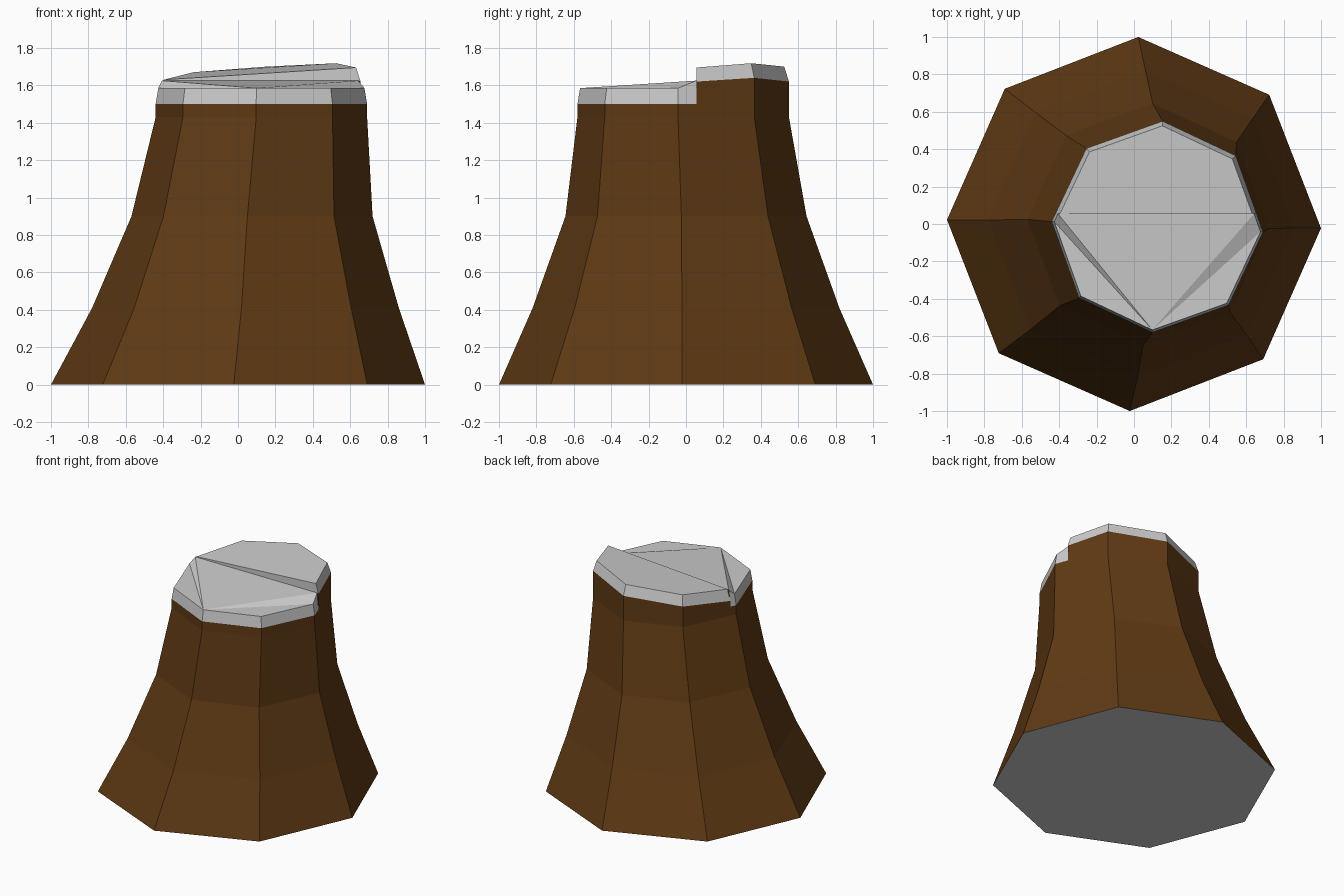
import bpy, bmesh
from math import cos, sin, radians

if "Cube" in bpy.data.objects:
    bpy.data.objects.remove(bpy.data.objects["Cube"])

CUT_Y = 0.055
TOP = (0.125, -0.015, 0.566, -2.8)      # centre x, centre y, radius, twist


def ring(cx, cy, r, twist, n=8):
    return [(cx + r * cos(radians(twist + 360 / n * k)),
             cy + r * sin(radians(twist + 360 / n * k))) for k in range(n)]


def at_cut(a, b):
    t = (CUT_Y - a[1]) / (b[1] - a[1])
    return (a[0] + t * (b[0] - a[0]), CUT_Y)


def lift(pts, zs):
    return [(x, y, z) for (x, y), z in zip(pts, zs)]


def inset(pts, s):
    # shrink toward the trunk centre, keeping the ends on the saw cut
    out = [(TOP[0] + (x - TOP[0]) * s, TOP[1] + (y - TOP[1]) * s) for x, y in pts]
    out[0], out[-1] = (out[0][0], CUT_Y), (out[-1][0], CUT_Y)
    return out


def strip(bm, low, high, closed=False):
    n = len(low)
    for i in range(n if closed else n - 1):
        j = (i + 1) % n
        face(bm, [low[i], low[j], high[j], high[i]])


def face(bm, coords):
    bm.faces.new([bm.verts.new(c) for c in coords])


def finish(name, bm, mat=None):
    bmesh.ops.remove_doubles(bm, verts=bm.verts, dist=0.0005)
    me = bpy.data.meshes.new(name)
    bm.to_mesh(me)
    bm.free()
    ob = bpy.data.objects.new(name, me)
    bpy.context.collection.objects.link(ob)
    if mat:
        me.materials.append(mat)
    return ob


bark_mat = bpy.data.materials.new("bark_brown")
bark_mat.diffuse_color = (0.115, 0.042, 0.007, 1)
bark_mat.use_nodes = True
bark_mat.node_tree.nodes["Principled BSDF"].inputs["Base Color"].default_value = bark_mat.diffuse_color

# Outline of the top, split in two by the saw cut
t = ring(*TOP)
right_end, left_end = at_cut(t[0], t[1]), at_cut(t[3], t[4])
back = [right_end, t[1], t[2], t[3], left_end]
front = [left_end, t[4], t[5], t[6], t[7], t[0], right_end]
back_low = lift(back, [1.62, 1.64, 1.62, 1.59, 1.545])
front_low = lift(front, [1.5] * 7)
back_rim = lift(inset(back, 0.955), [1.695, 1.718, 1.70, 1.67, 1.63])
front_rim = lift(inset(front, 0.975), [1.625] + [1.585] * 5 + [1.625])

# Flared trunk bark
levels = [(0, 0, 0, 1.0, -1.3), (0.41, 0.04, 0, 0.82, -1.5),
          (0.9, 0.075, 0, 0.645, -2.2), (1.43, *TOP)]
loops = [[(x, y, l[0]) for x, y in ring(*l[1:])] for l in levels]
bm = bmesh.new()
for a, b in zip(loops, loops[1:]):
    strip(bm, a, b, closed=True)
for outline, upper in ((back, back_low), (front, front_low)):
    strip(bm, lift(outline, [1.43] * len(outline)), upper)
finish("trunk_bark", bm, bark_mat)

# Bare wood: bevelled rims, the two cut surfaces and the step between them
bm = bmesh.new()
strip(bm, back_low, back_rim)
strip(bm, front_low, front_rim)
face(bm, back_rim)
hub = 3
for i in range(7):
    j = (i + 1) % 7
    if hub not in (i, j):
        face(bm, [front_rim[hub], front_rim[i], front_rim[j]])
face(bm, [front_rim[0], front_rim[-1], back_low[0], back_rim[0], back_rim[-1]])
finish("cut_wood_top", bm)

# Flat underside
bm = bmesh.new()
face(bm, loops[0][::-1])
finish("trunk_base", bm)
